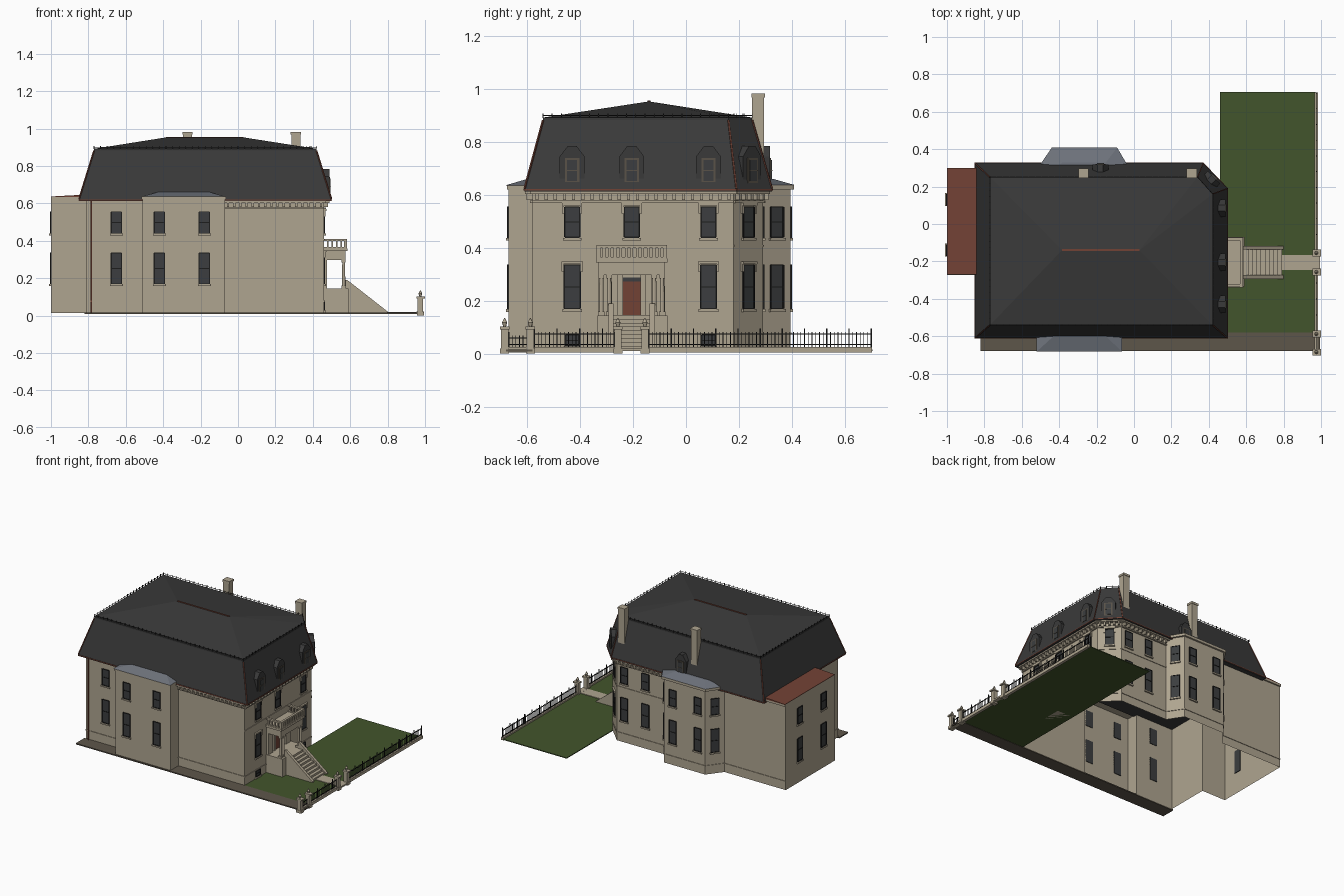
import bpy, bmesh, math
from mathutils import Matrix, Vector

if "Cube" in bpy.data.objects:
    bpy.data.objects.remove(bpy.data.objects["Cube"])

COLOURS = {
    "limestone": (0.43, 0.375, 0.28), "roof_slate": (0.042, 0.042, 0.042),
    "bay_lead": (0.16, 0.175, 0.205), "brick_red": (0.17, 0.055, 0.036),
    "grass": (0.055, 0.09, 0.025), "pavement": (0.11, 0.093, 0.068),
    "iron_black": (0.012, 0.012, 0.012), "window_glass": (0.045, 0.048, 0.05),
    "sash_brown": (0.10, 0.085, 0.065),
}
MATS = {}
for label, rgb in COLOURS.items():
    m = bpy.data.materials.new(label)
    m.use_nodes = True
    m.diffuse_color = (*rgb, 1)
    m.node_tree.nodes["Principled BSDF"].inputs["Base Color"].default_value = (*rgb, 1)
    MATS[label] = m

PARTS = {}
ID = Matrix()


def part(name, mat):
    return PARTS.setdefault(name, (bmesh.new(), mat))[0]


def loft(name, mat, low, high, M=ID, caps=True):
    """Join two matching rings of points into a solid."""
    bm = part(name, mat)
    a = [bm.verts.new(M @ Vector(p)) for p in low]
    b = [bm.verts.new(M @ Vector(p)) for p in high]
    n = len(a)
    faces = [bm.faces.new((a[i], a[(i + 1) % n], b[(i + 1) % n], b[i])) for i in range(n)]
    if caps:
        faces += [bm.faces.new(a[::-1]), bm.faces.new(b)]
        bmesh.ops.recalc_face_normals(bm, faces=faces)


def at(ring, z):
    return [(x, y, z) for x, y in ring]


def box(name, mat, x0, x1, y0, y1, z0, z1, M=ID):
    ring = [(x0, y0), (x1, y0), (x1, y1), (x0, y1)]
    loft(name, mat, at(ring, z0), at(ring, z1), M)


def beam(name, mat, a, b, r):
    a, b = Vector(a), Vector(b)
    M = Matrix.Translation(a) @ (b - a).to_track_quat('Z', 'Y').to_matrix().to_4x4()
    box(name, mat, -r, r, -r, r, 0, (b - a).length, M)


def turned(name, mat, x, y, z0, z1, r0, r1, n=12):
    """Round tapered shaft."""
    ring = lambda r, z: [(x + r * math.cos(t * math.tau / n), y + r * math.sin(t * math.tau / n), z) for t in range(n)]
    loft(name, mat, ring(r0, z0), ring(r1, z1))


def face_frame(x, y, nx, ny):
    """Local x runs along the wall, local y points out of it."""
    n = Vector((nx, ny, 0)).normalized()
    t = Vector((n.y, -n.x, 0))
    return Matrix(((t.x, n.x, 0, x), (t.y, n.y, 0, y), (0, 0, 1, 0), (0, 0, 0, 1)))


def window(M, z0, z1, w=0.056, hood=True):
    h = w / 2
    box("window_panes", "window_glass", -h, h, -0.004, 0.003, z0, z1, M)
    for s in (-h, h):
        box("window_frames", "iron_black", s - 0.003, s + 0.003, 0, 0.006, z0, z1, M)
    for z in (z0, (z0 + z1) / 2, z1):
        box("window_frames", "iron_black", -h, h, 0, 0.006, z - 0.002, z + 0.002, M)
    box("window_sills", "limestone", -h - 0.007, h + 0.007, 0, 0.01, z0 - 0.012, z0 - 0.002, M)
    if hood:
        box("window_hoods", "limestone", -h - 0.01, h + 0.01, 0, 0.012, z1 + 0.004, z1 + 0.014, M)
        for s in (-1, 1):
            box("window_hoods", "limestone", s * (h + 0.006) - 0.004, s * (h + 0.006) + 0.004, 0, 0.008, z1 - 0.025, z1 + 0.004, M)


def dormer(M, w=0.094, back=0.1):
    h = w / 2
    prof = [(-h, .635), (h, .635), (h, .745), (h * .35, .785), (-h * .35, .785), (-h, .745)]
    loft("dormers", "roof_slate", [(x, -back, z) for x, z in prof], [(x, 0, z) for x, z in prof], M)
    box("dormer_frames", "sash_brown", -.027, .027, 0, .004, .645, .74, M)
    box("dormer_panes", "window_glass", -.019, .019, 0, .007, .652, .732, M)
    box("dormer_frames", "sash_brown", -.019, .019, 0, .009, .69, .694, M)


# Main walls: an open shell with a front bay, chamfered corner, canted bay and rear wing
WALL = [(-.81, -.58), (-.51, -.58), (-.51, -.67), (-.07, -.67), (-.07, -.58), (.46, -.58),
        (.46, .18), (.35, .29), (-.03, .29), (-.1, .395), (-.43, .395), (-.51, .29),
        (-1, .29), (-1, -.27), (-.81, -.27)]
loft("house_walls", "limestone", at(WALL, .015), at(WALL, .625), caps=False)

# String courses and bracketed cornice
for i, (x0, y0) in enumerate(WALL):
    x1, y1 = WALL[(i + 1) % len(WALL)]
    d = Vector((x1 - x0, y1 - y0))
    M = face_frame((x0 + x1) / 2, (y0 + y1) / 2, d.y, -d.x)
    h = d.length / 2
    if i not in (1, 2, 3, 12):
        box("plinth_course", "limestone", -h, h, 0, .004, .073, .08, M)
    if i in (5, 6, 7):
        box("storey_course", "limestone", -h, h, 0, .004, .405, .411, M)
    if i in (4, 5, 6, 7):
        box("cornice", "limestone", -h, h, 0, .01, .57, .578, M)
        box("cornice", "limestone", -h - .01, h + .01, 0, .028, .603, .612, M)
        n = max(2, round(d.length / .034))
        for k in range(n):
            c = -h + (k + .5) * d.length / n
            box("cornice_brackets", "limestone", c - .006, c + .006, 0, .022, .58, .604, M)

# Mansard roof and low hipped top
EAVE = [(-.85, -.61), (.5, -.61), (.5, .19), (.37, .325), (-.85, .325)]
TOP = [(-.77, -.54), (.42, -.54), (.42, .16), (.34, .25), (-.77, .25)]
loft("eave", "roof_slate", at(EAVE, .612), at(EAVE, .623))
loft("mansard_roof", "roof_slate", at(EAVE, .623), at(TOP, .882))
loft("roof_curb", "roof_slate", at(TOP, .882), at(TOP, .892))
bm = part("hipped_top", "roof_slate")
A, B, C, D, E = [bm.verts.new((x, y, .892)) for x, y in TOP]
R0, R1 = bm.verts.new((-.385, -.14, .953)), bm.verts.new((.03, -.14, .953))
for f in ((A, B, R1, R0), (B, C, R1), (C, D, R1), (D, E, R0, R1), (E, A, R0)):
    bm.faces.new(f)
beam("ridge_cap", "brick_red", (-.385, -.14, .951), (.03, -.14, .951), .005)
for i in range(5):
    j = (i + 1) % 5
    beam("eave_flashing", "brick_red", (*EAVE[i], .619), (*EAVE[j], .619), .003)
    beam("hip_flashing", "brick_red", (*EAVE[i], .623), (*TOP[i], .882), .003)
    # Iron cresting round the curb
    a, b = Vector((*TOP[i], .9)), Vector((*TOP[j], .9))
    beam("roof_cresting", "iron_black", a, b, .0012)
    n = round((b - a).length / .035)
    for k in range(n):
        p = a.lerp(b, k / n)
        beam("roof_cresting", "iron_black", p - Vector((0, 0, .01)), p + Vector((0, 0, .008)), .0015)

# Dormers
for y in (-.43, -.205, .085):
    dormer(face_frame(.488, y, 1, 0))
dormer(face_frame(.428, .25, .135, .13))
dormer(face_frame(-.18, .318, 0, 1), .085)

# Chimneys
for x in (-.27, .31):
    box("chimneys", "limestone", x - .025, x + .025, .25, .295, .6, .97)
    box("chimneys", "limestone", x - .028, x + .028, .247, .298, .968, .983)

# Bay roofs and rear wing roof
box("front_bay_parapet", "limestone", -.515, -.065, -.677, -.57, .62, .636)
loft("front_bay_roof", "bay_lead",
     at([(-.52, -.682), (-.065, -.682), (-.065, -.56), (-.52, -.56)], .636),
     at([(-.43, -.6), (-.15, -.6), (-.15, -.56), (-.43, -.56)], .66))
BAY = [(-.02, .29), (-.09, .408), (-.44, .408), (-.52, .29)]
loft("back_bay_parapet", "limestone", at(BAY, .62), at(BAY, .638))
loft("back_bay_roof", "bay_lead", at(BAY, .638),
     at([(-.1, .29), (-.15, .33), (-.38, .33), (-.44, .29)], .66))
box("rear_wing_parapet", "limestone", -1, -.8, -.27, .3, .62, .634)
loft("rear_wing_roof", "brick_red",
     at([(-1, -.27), (-.8, -.27), (-.8, .3), (-1, .3)], .634),
     [(-1, -.27, .637), (-.8, -.27, .648), (-.8, .3, .648), (-1, .3, .637)])

# Windows on every side
LOW, HIGH = (.17, .335), (.44, .555)
for y in (-.43, .085):
    M = face_frame(.46, y, 1, 0)
    window(M, *LOW, .06)
    window(M, *HIGH)
    window(M, .03, .07, .05, False)
window(face_frame(.46, -.205, 1, 0), *HIGH)
spots = [(.405, .235, 1, 1), (-.065, .3425, .105, .07), (-.47, .3425, -.105, .08),
         (-.65, -.58, 0, -1), (-.42, -.67, 0, -1), (-.18, -.67, 0, -1),
         (.29, .29, 0, 1), (.12, .29, 0, 1), (-.17, .395, 0, 1), (-.37, .395, 0, 1),
         (-1, .13, -1, 0), (-1, -.14, -1, 0)]
for s in spots:
    for z in (LOW, HIGH):
        window(face_frame(*s), *z, hood=s[0] > .4)
beam("drainpipe", "brick_red", (-.785, -.587, .015), (-.785, -.587, .62), .004)

# Entrance: podium, door, paired columns and balcony
CY = -.205
box("porch_podium", "limestone", .46, .59, CY - .13, CY + .135, .01, .145)
box("door", "brick_red", .455, .466, CY - .033, CY + .033, .145, .272)
box("door_transom", "window_glass", .455, .465, CY - .033, CY + .033, .272, .288)
for s in (-1, 1):
    box("door_surround", "limestone", .46, .472, CY + s * .043 - .01, CY + s * .043 + .01, .145, .3)
    for off in (.085, .115):
        y = CY + s * off
        box("porch_columns", "limestone", .553, .577, y - .012, y + .012, .145, .16)
        turned("porch_columns", "limestone", .565, y, .16, .285, .009, .0075)
        box("porch_columns", "limestone", .554, .576, y - .011, y + .011, .285, .3)
    y = CY + s * .1
    box("porch_pilasters", "limestone", .46, .475, y - .025, y + .025, .145, .3)
box("balcony", "limestone", .46, .575, CY - .125, CY + .125, .298, .345)
box("balcony", "limestone", .46, .585, CY - .135, CY + .135, .345, .36)
for z0, z1 in ((.36, .366), (.4, .41)):
    box("balcony_rails", "limestone", .568, .584, CY - .133, CY + .133, z0, z1)
    for s in (-1, 1):
        y = CY + s * .125
        box("balcony_rails", "limestone", .46, .57, y - .008, y + .008, z0, z1)
for k in range(13):
    y = CY - .126 + k * .021
    r = .008 if k in (0, 12) else .005
    box("balusters", "limestone", .576 - r, .576 + r, y - r, y + r, .36, .402)
for k in range(4):
    for s in (-1, 1):
        y = CY + s * .125
        box("balusters", "limestone", .475 + k * .024, .485 + k * .024, y - .005, y + .005, .36, .402)

# Front steps with sloping side walls
N = 9
for k in range(N):
    box("front_steps", "limestone", .585, .79 - k * .022, CY - .07, CY + .07,
        .015 + k * .0145, .015 + (k + 1) * .0145)
for s in (-1, 1):
    y = CY + s * .078
    prof = [(.575, .012), (.8, .012), (.8, .022), (.585, .19), (.575, .19)]
    loft("step_side_walls", "limestone", [(x, y - .01, z) for x, z in prof],
         [(x, y + .01, z) for x, z in prof])

# Grounds
box("lawn", "grass", .46, .97, -.58, .705, .01, .016)
box("pavement", "pavement", -.82, .995, -.68, -.58, .008, .016)
box("garden_path", "limestone", .79, .96, CY - .04, CY + .04, .012, .02)

# Gate posts with finials
for y in (-.685, -.588, -.257, -.155):
    box("gate_posts", "limestone", .96, .99, y - .014, y + .014, 0, .095)
    box("gate_posts", "limestone", .955, 1, y - .018, y + .018, .092, .102)
    box("gate_posts", "limestone", .957, .995, y - .017, y + .017, 0, .02)
    turned("post_finials", "limestone", .975, y, .102, .118, .005, .01, 8)
    turned("post_finials", "limestone", .975, y, .118, .134, .01, .002, 8)

# Iron fence on a low curb
for y0, y1, top in ((-.67, -.602, .068), (-.573, -.272, .082), (-.14, .7, .082)):
    box("fence_curb", "limestone", .965, .985, y0, y1 + .002, .005, .026)
    for z in (.034, top - .008):
        beam("fence_rails", "iron_black", (.975, y0, z), (.975, y1, z), .002)
    n = round((y1 - y0) / .014)
    for k in range(n + 1):
        y = y0 + (y1 - y0) * k / n
        tall = k % 6 == 0
        beam("fence_bars", "iron_black", (.975, y, .024), (.975, y, top + .014 * tall), .0024 if tall else .0013)
box("gate_sill", "limestone", .955, .995, -.24, -.17, .01, .021)

# Turn the parts into objects
for name, (bm, mat) in PARTS.items():
    me = bpy.data.meshes.new(name)
    if name in ("porch_columns", "post_finials"):
        for f in bm.faces:
            f.smooth = len(f.verts) == 4 and f.calc_area() < .0012 and name == "post_finials"
    bm.to_mesh(me)
    bm.free()
    me.materials.append(MATS[mat])
    bpy.context.collection.objects.link(bpy.data.objects.new(name, me))
